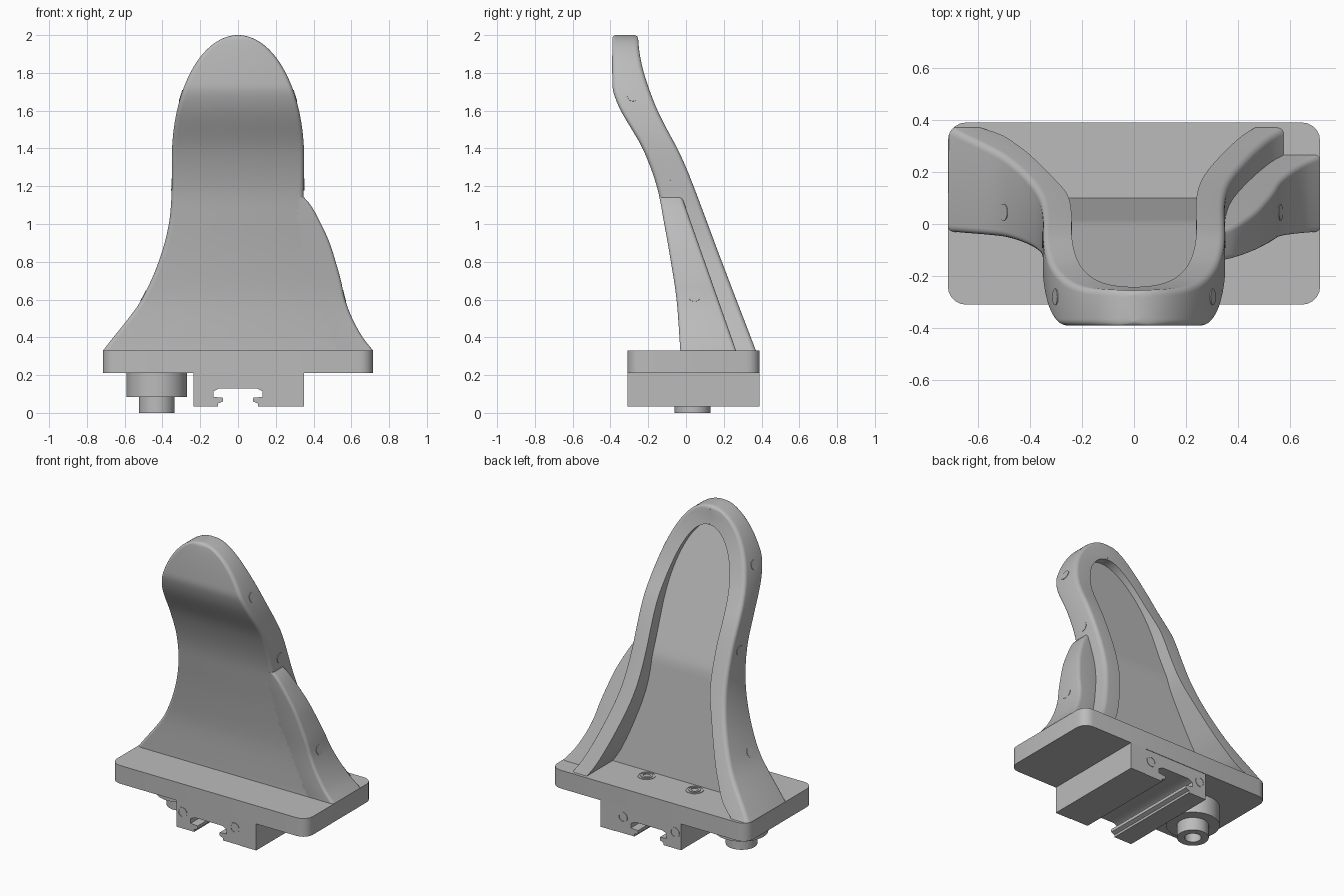
import bpy, bmesh, math
from mathutils import Matrix, Vector

if "Cube" in bpy.data.objects:
    bpy.data.objects.remove(bpy.data.objects["Cube"])

grey = bpy.data.materials.new("plain_grey")
grey.use_nodes = True
grey.diffuse_color = (0.5, 0.5, 0.5, 1)
for node in grey.node_tree.nodes:
    if node.type == "BSDF_PRINCIPLED":
        node.inputs["Base Color"].default_value = (0.5, 0.5, 0.5, 1)


# ---- helpers ----
def finish(name, bm):
    """Turn a bmesh into an object, smooth except at hard edges."""
    bmesh.ops.recalc_face_normals(bm, faces=bm.faces[:])
    for face in bm.faces:
        face.smooth = True
    for edge in bm.edges:
        edge.smooth = edge.calc_face_angle(math.pi) < math.radians(32)
    mesh = bpy.data.meshes.new(name)
    bm.to_mesh(mesh)
    bm.free()
    mesh.materials.append(grey)
    bpy.context.collection.objects.link(bpy.data.objects.new(name, mesh))


def curve(points):
    """Smooth function of height through (z, value) points."""
    def slope(i):
        a, b = points[max(i - 1, 0)], points[min(i + 1, len(points) - 1)]
        return (b[1] - a[1]) / (b[0] - a[0])

    def value(z):
        z = min(max(z, points[0][0]), points[-1][0])
        i = 0
        while i < len(points) - 2 and z > points[i + 1][0]:
            i += 1
        (z0, v0), (z1, v1) = points[i], points[i + 1]
        h = z1 - z0
        t = (z - z0) / h
        return (v0 * (1 + 2 * t) * (1 - t) ** 2 + v1 * t * t * (3 - 2 * t)
                + h * slope(i) * t * (1 - t) ** 2 + h * slope(i + 1) * t * t * (t - 1))
    return value


CORNER = 5


def section(x0, x1, y0, y1, r):
    """Rectangle outline with rounded corners, starting at the rear left."""
    r = min(r, (x1 - x0) * 0.45, (y1 - y0) * 0.45)
    centres = [(x1 - r, y1 - r), (x0 + r, y1 - r), (x0 + r, y0 + r), (x1 - r, y0 + r)]
    return [(cx + r * math.cos((k + i / CORNER) * math.pi / 2),
             cy + r * math.sin((k + i / CORNER) * math.pi / 2))
            for k, (cx, cy) in enumerate(centres) for i in range(CORNER + 1)]


def loft(name, rows, along="Z"):
    """Skin a stack of (position, outline) rows and cap both ends."""
    bm = bmesh.new()
    rings = [[bm.verts.new((a, b, pos) if along == "Z" else (a, pos, b)) for a, b in pts]
             for pos, pts in rows]
    for low, high in zip(rings, rings[1:]):
        for i in range(len(low)):
            j = (i + 1) % len(low)
            bm.faces.new((low[i], low[j], high[j], high[i]))
    bm.faces.new(rings[0])
    bm.faces.new(rings[-1])
    finish(name, bm)


def facing(centre, normal):
    turn = Vector(normal).to_track_quat("Z", "Y").to_matrix().to_4x4()
    return Matrix.Translation(Vector(centre)) @ turn


def cylinder(name, centre, normal, radius, depth, sides=32):
    bm = bmesh.new()
    bmesh.ops.create_cone(bm, cap_ends=True, segments=sides, radius1=radius, radius2=radius,
                          depth=depth, matrix=facing(centre, normal))
    finish(name, bm)


def tube(name, centre, normal, outer, inner, depth, sides=32):
    place = facing(centre, normal)
    profile = [(outer, -depth / 2), (outer, depth / 2), (inner, depth / 2), (inner, -depth / 2)]
    bm = bmesh.new()
    spokes = []
    for i in range(sides):
        a = i * math.tau / sides
        spokes.append([bm.verts.new(place @ Vector((r * math.cos(a), r * math.sin(a), h)))
                       for r, h in profile])
    for i in range(sides):
        a, b = spokes[i], spokes[(i + 1) % sides]
        for k in range(4):
            m = (k + 1) % 4
            bm.faces.new((a[k], b[k], b[m], a[m]))
    finish(name, bm)


# ---- shape curves of the backrest ----
BASE, SPRING, TOP = 0.33, 1.35, 2.0
front = curve([(.33, -.03), (.6, -.05), (.8, -.08), (1, -.115), (1.2, -.155), (1.4, -.23),
               (1.6, -.345), (1.7, -.385), (1.76, -.39), (2, -.39)])
back = curve([(.33, .37), (.8, .19), (1.1, .078), (1.2, .04), (1.3, 0), (1.4, -.046), (1.5, -.1),
              (1.6, -.15), (1.7, -.19), (1.8, -.223), (1.9, -.245), (2, -.255)])
right_low = curve([(.33, .715), (.4, .66), (.5, .58), (.6, .51), (.8, .42), (1, .366),
                   (1.2, .35), (1.35, .35)])
right_inner_low = curve([(.33, .59), (.4, .51), (.5, .45), (.6, .4), (.8, .322), (1, .257),
                         (1.2, .24), (1.35, .24)])
left_low = curve([(.33, .575), (.4, .53), (.59, .45), (.83, .375), (1.04, .35), (1.35, .35)])
flap_edge = curve([(.33, .715), (.4, .66), (.5, .605), (.6, .567), (.7, .545), (.8, .517),
                   (.9, .485), (1, .44), (1.1, .385), (1.14, .35)])


def arch(z, half, height):
    return half * math.sqrt(max(1e-6, 1 - (max(0, z - SPRING) / height) ** 2))


def right_edge(z):
    return right_low(z) if z < SPRING else arch(z, .35, TOP - SPRING)


def left_edge(z):
    return left_low(z) if z < SPRING else arch(z, .35, TOP - SPRING)


def pocket_floor(z):
    if z < 1.05:
        return 0.10 - (z - BASE) * 0.125
    return 0.01 - (z - 1.05) * 0.376


def trim_corner(x, y):
    """Keep a point inside the rounded rear corner of the base plate."""
    out = Vector((abs(x) - .645, y - .32))
    if min(out) > 0 and out.length > .07:
        out *= .07 / out.length
        return (math.copysign(.645 + out.x, x), .32 + out.y)
    return (x, y)


# ---- backrest shell, its rear side notched by the pocket ----
POCKET = .53
levels = [BASE + (SPRING - BASE) * i / 26 for i in range(26)]
levels += [SPRING + POCKET * math.sin(i / 26 * math.pi / 2) for i in range(27)]
levels += [SPRING + POCKET + (TOP - SPRING - POCKET) * math.sin(i / 14 * math.pi / 2)
           for i in range(1, 15)]
rows = []
for z in levels:
    over = max(0, z - TOP + .02)
    inset = .02 - math.sqrt(max(0, .0004 - over * over))
    rear = back(z) - inset
    x0, x1 = -right_edge(z), left_edge(z)
    if z < SPRING:
        in0, in1 = -right_inner_low(z), x1 - .11
    else:
        in1 = max(arch(z, .24, POCKET), .002 * x1)
        in0 = -in1
    floor = pocket_floor(z) if z < SPRING + POCKET + .001 else rear - .0002
    pts = [trim_corner(x, y) for x, y in section(x0, x1, front(z) + inset, rear, .025)]
    pts[CORNER + 1:CORNER + 1] = [(in1, rear), (in1, floor), (in0, floor), (in0, rear)]
    rows.append((z, pts))
loft("backrest_shell", rows)

# ---- side flap on the left ----
rows = []
for i in range(33):
    z = BASE + .81 * i / 32
    rear = .265 - (z - BASE) * .352
    rows.append((z, section(left_low(z) - .06, flap_edge(z), front(z), rear, .02)))
loft("left_flap", rows)

# ---- round pin spots along both rims ----
for y, z in ((-.28, 1.68), (-.06, 1.21), (.045, .62)):
    for side, edge in ((-1, right_edge), (1, flap_edge if z < 1 else left_edge)):
        lean = (edge(z - .02) - edge(z + .02)) / .04
        cylinder("rim_pin", (side * edge(z), y, z), (side, 0, lean), .032, .006, 24)

# ---- base plate with two screws ----
loft("base_plate", [(z, section(-.715, .715, -.31, .39, .07)) for z in (.21, BASE)])
for side in (-1, 1):
    tube("screw_rim", (side * .175, .16, BASE), (0, 0, 1), .055, .048, .006)
    tube("screw_head", (side * .175, .16, BASE), (0, 0, 1), .036, .022, .008)

# ---- sliding carriage with rail channel, and side bar ----
half = [(.235, .21), (.235, .035), (.105, .035), (.105, .05), (.08, .06), (.08, .08),
        (.13, .085), (.13, .115), (.1, .13)]
outline = half + [(-x, z) for x, z in reversed(half)]
loft("carriage", [(y, outline) for y in (-.307, .387)], along="Y")
for x in (-.19, .19):
    for y in (-.307, .387):
        tube("end_screw", (x, y, .14), (0, 1, 0), .034, .026, .006, 24)
bar = [(.235, .035), (.35, .035), (.35, .21), (.235, .21)]
loft("side_bar", [(y, bar) for y in (-.31, .39)], along="Y")

# ---- stepped locking post ----
cylinder("post_collar", (-.43, .035, .1475), (0, 0, 1), .16, .125, 64)
tube("post_foot", (-.43, .035, .0425), (0, 0, 1), .095, .05, .085, 48)
